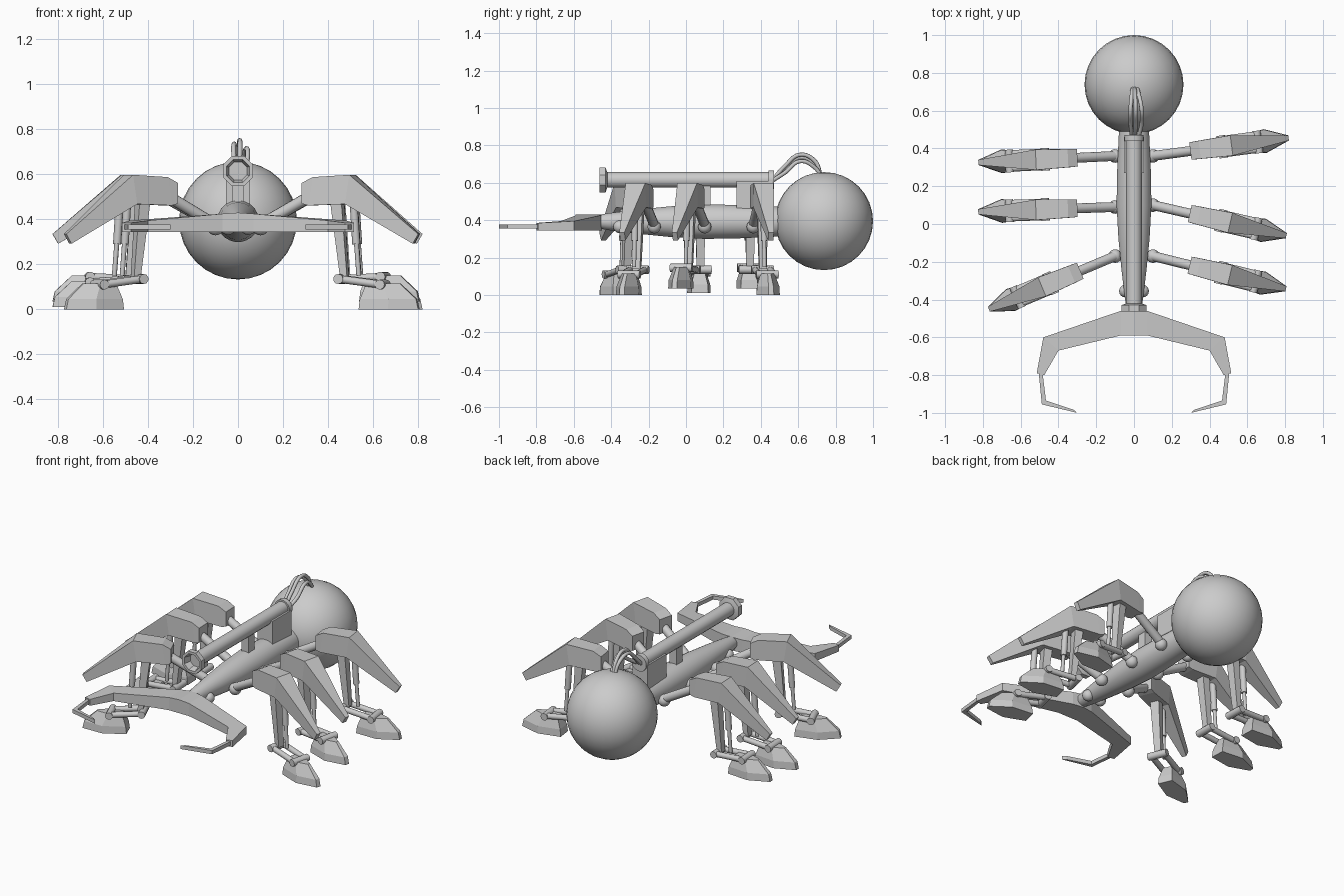
import bpy, bmesh, math
from mathutils import Matrix, Vector

if "Cube" in bpy.data.objects:
    bpy.data.objects.remove(bpy.data.objects["Cube"], do_unlink=True)

IDENT = Matrix.Identity(4)


def finish(bm, name, M=IDENT, smooth=True):
    bmesh.ops.recalc_face_normals(bm, faces=bm.faces)
    mesh = bpy.data.meshes.new(name)
    bm.to_mesh(mesh)
    bm.free()
    ob = bpy.data.objects.new(name, mesh)
    bpy.context.collection.objects.link(ob)
    ob.matrix_world = M
    if smooth:
        bpy.ops.object.select_all(action='DESELECT')
        ob.select_set(True)
        bpy.context.view_layer.objects.active = ob
        bpy.ops.object.shade_smooth_by_angle(angle=math.radians(40))
    return ob


def loft(name, rings, M=IDENT, smooth=False, caps=True):
    bm = bmesh.new()
    loops = [[bm.verts.new(p) for p in ring] for ring in rings]
    n = len(loops[0])
    for a, b in zip(loops, loops[1:]):
        for i in range(n):
            j = (i + 1) % n
            bm.faces.new((a[i], a[j], b[j], b[i]))
    if caps:
        bm.faces.new(loops[0])
        bm.faces.new(loops[-1])
    return finish(bm, name, M, smooth)


def lathe(name, profile, z, seg):
    # revolve (y, radius) pairs about a lengthwise axis at height z
    angles = [2 * math.pi * (i + 0.5) / seg for i in range(seg)]
    return loft(name, [[(r * math.cos(t), y, z + r * math.sin(t)) for t in angles]
                       for y, r in profile], smooth=True)


def rod(name, a, b, r, M=IDENT, seg=12):
    a, b = Vector(a), Vector(b)
    bm = bmesh.new()
    turn = (b - a).to_track_quat('Z', 'Y').to_matrix().to_4x4()
    bmesh.ops.create_cone(bm, cap_ends=True, segments=seg, radius1=r, radius2=r,
                          depth=(b - a).length,
                          matrix=Matrix.Translation((a + b) / 2) @ turn)
    return finish(bm, name, M)


def ball(name, c, r, M=IDENT, seg=16, rings=10):
    bm = bmesh.new()
    bmesh.ops.create_uvsphere(bm, u_segments=seg, v_segments=rings, radius=r,
                              matrix=Matrix.Translation(c))
    return finish(bm, name, M)


def box(name, c, size):
    bm = bmesh.new()
    bmesh.ops.create_cube(bm, size=1, matrix=Matrix.Translation(c) @ Matrix.Diagonal((*size, 1)))
    return finish(bm, name, smooth=False)


# Body and abdomen
ball("abdomen", (0, 0.738, 0.395), 0.262, seg=32, rings=16)
lathe("body", [(-0.5, 0.03), (-0.42, 0.045), (-0.25, 0.066), (-0.08, 0.083), (0.1, 0.093),
               (0.28, 0.09), (0.5, 0.08)], 0.392, 24)

# Cannon with a hollow muzzle
lathe("cannon_barrel", [(0.45, 0.042), (-0.42, 0.042)], 0.615, 16)
lathe("cannon_muzzle", [(-0.42, 0.042), (-0.43, 0.072), (-0.462, 0.072), (-0.462, 0.055),
                        (-0.36, 0.025)], 0.615, 8)
lathe("cannon_breech", [(0.44, 0.052), (0.47, 0.052)], 0.615, 16)
box("cannon_rear_mount", (0, 0.365, 0.53), (0.105, 0.19, 0.16))
box("cannon_front_mount", (0, 0.1, 0.53), (0.05, 0.06, 0.13))

# Cables arching from breech to abdomen
for k, (side, top) in enumerate([(-0.018, 0.735), (0.008, 0.75), (0.04, 0.715)]):
    curve = bpy.data.curves.new("cable", 'CURVE')
    curve.dimensions = '3D'
    curve.bevel_depth = 0.011
    curve.bevel_resolution = 2
    curve.resolution_u = 6
    path = [(side * 0.6, 0.46, 0.61), (side, 0.53, top - 0.06), (side, 0.61, top),
            (side * 0.6, 0.69, top - 0.035), (side * 0.4, 0.72, 0.64)]
    spline = curve.splines.new('BEZIER')
    spline.bezier_points.add(len(path) - 1)
    for point, co in zip(spline.bezier_points, path):
        point.co = co
        point.handle_left_type = point.handle_right_type = 'AUTO'
    bpy.context.collection.objects.link(bpy.data.objects.new(f"cable_{k + 1}", curve))

# Mandibles, hooks and eyes on both sides
JAW = [((0, -0.45), (0, -0.59), 0.345, 0.43), ((0.07, -0.46), (0.07, -0.59), 0.345, 0.425),
       ((0.48, -0.6), (0.4, -0.67), 0.345, 0.395), ((0.515, -0.79), (0.475, -0.8), 0.345, 0.385)]
HOOK = [((0.505, -0.78), (0.485, -0.78), 0.355, 0.378),
        ((0.488, -0.955), (0.466, -0.935), 0.355, 0.378),
        ((0.3, -1.0), (0.32, -0.983), 0.355, 0.378)]


def flat_arm(name, stations, s):
    loft(name, [[(s * o[0], o[1], lo), (s * o[0], o[1], hi),
                 (s * i[0], i[1], hi), (s * i[0], i[1], lo)] for o, i, lo, hi in stations])


for s, side in ((1, "left"), (-1, "right")):
    flat_arm(side + "_mandible", JAW, s)
    flat_arm(side + "_mandible_hook", HOOK, s)
    ball(side + "_eye", (s * 0.045, -0.355, 0.365), 0.034)

# Armour stations: top x, top z, bottom x, bottom z, half width
ARMOUR = [(0.2, 0.562, 0.2, 0.47, 0.046), (0.25, 0.588, 0.23, 0.462, 0.048),
          (0.42, 0.598, 0.4, 0.468, 0.054), (0.725, 0.335, 0.7, 0.292, 0.014)]
# Foot layers: inner x, widest x, toe x, width factor, height
FOOT = [(0.46, 0.6, 0.725, 1, 0), (0.465, 0.6, 0.715, 0.96, 0.045), (0.49, 0.57, 0.64, 0.6, 0.115)]


def leg(name, M, lift):
    ball(name + "_hip", (0, 0, 0.365), 0.036, M)
    rod(name + "_upper_arm", (0, 0, 0.375), (0.25, 0, 0.515), 0.026, M)
    loft(name + "_armour", [[(xb, -w, zb), (xb, w, zb), (xt, w, zt), (xt, -w, zt)]
                            for xt, zt, xb, zb, w in ARMOUR], M)
    # Shank and piston
    loft(name + "_shank", [[(x - d, -w, z), (x + d, -w, z), (x + d, w, z), (x - d, w, z)]
                           for x, z, d, w in ((0.35, 0.49, 0.026, 0.028),
                                              (0.385, 0.14, 0.016, 0.02))], M)
    rod(name + "_piston_sleeve", (0.425, 0, 0.49), (0.438, 0, 0.29), 0.018, M)
    rod(name + "_piston_rod", (0.438, 0, 0.31), (0.45, 0, 0.15), 0.011, M)
    # Ankle links and pins
    ankle, toe = Vector((0.37, 0, 0.135)), Vector((0.56, 0, 0.11 + lift))
    for y in (-0.04, 0.04):
        off = Vector((0, y, 0))
        rod(name + "_ankle_link", ankle + off, toe + off, 0.017, M)
    for part, c, half in (("ankle_pin", ankle, 0.06), ("foot_pin", toe, 0.06)):
        rod(f"{name}_{part}", c - Vector((0, half, 0)), c + Vector((0, half, 0)), 0.022, M)
    # Wedge foot with a pointed toe
    loft(name + "_foot", [[(a, -0.045 * f, z + lift), (m, -0.063 * f, z + lift),
                           (t, -0.014 * f, z + lift), (t, 0.014 * f, z + lift),
                           (m, 0.063 * f, z + lift), (a, 0.045 * f, z + lift)]
                          for a, m, t, f, z in FOOT], M)


# Six legs: hip y, outward swing in degrees, foot lift
LEGS = {"left_rear_leg": (1, 0.36, 7.6, 0), "left_middle_leg": (1, 0.1, -12.9, 0.035),
        "left_front_leg": (1, -0.17, -13.8, 0), "right_rear_leg": (-1, 0.36, -2.7, 0.035),
        "right_middle_leg": (-1, 0.09, -2, 0.01), "right_front_leg": (-1, -0.17, -22.8, 0)}
for name, (s, y, swing, lift) in LEGS.items():
    turn = math.radians(swing if s > 0 else 180 - swing)
    leg(name, Matrix.Translation((s * 0.1, y, 0)) @ Matrix.Rotation(turn, 4, 'Z'), lift)
